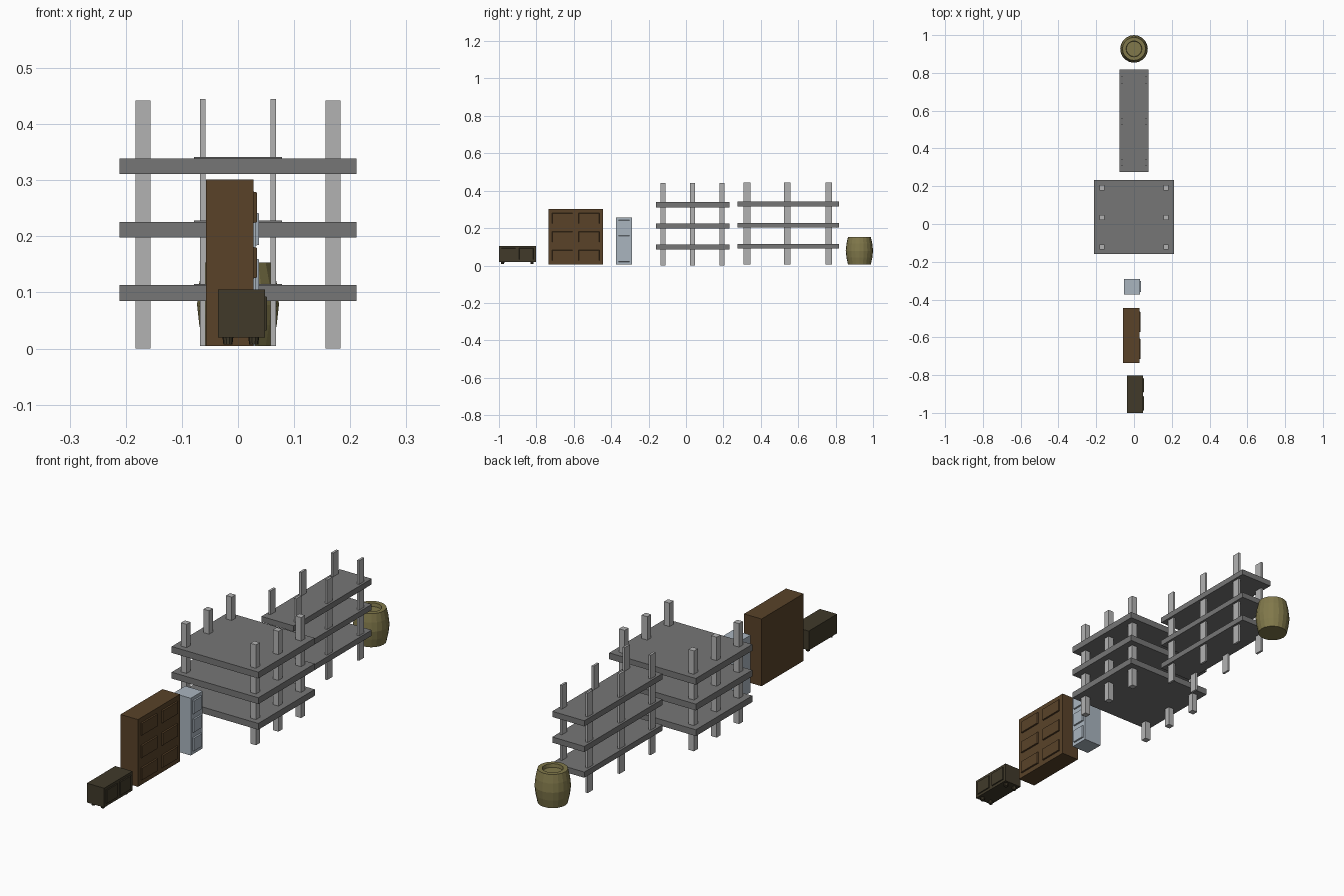
import bpy, bmesh, math

if "Cube" in bpy.data.objects:
    bpy.data.objects.remove(bpy.data.objects["Cube"])


def material(name, rgb):
    m = bpy.data.materials.new(name)
    m.diffuse_color = (*rgb, 1)
    m.use_nodes = True
    m.node_tree.nodes["Principled BSDF"].inputs["Base Color"].default_value = m.diffuse_color
    return m


BROWN = material("brown wood", (0.10, 0.055, 0.022))
DARK = material("dark wood", (0.052, 0.042, 0.023))
BLUE = material("pale blue metal", (0.40, 0.46, 0.52))
OLIVE = material("olive wood", (0.22, 0.19, 0.07))
SHELF = material("shelf grey", (0.18, 0.18, 0.18))
POST = material("post grey", (0.45, 0.45, 0.45))


def finish(name, bm, mat):
    bmesh.ops.recalc_face_normals(bm, faces=bm.faces)
    me = bpy.data.meshes.new(name)
    bm.to_mesh(me)
    bm.free()
    me.materials.append(mat)
    ob = bpy.data.objects.new(name, me)
    bpy.context.collection.objects.link(ob)
    return ob


def box(name, x, y, z, mat, taper=0):
    """Box from (min, max) ranges; taper insets the +x face."""
    bm = bmesh.new()
    bmesh.ops.create_cube(bm, size=1)
    for v in bm.verts:
        t = taper if v.co.x > 0 else 0
        v.co = [(r[0] + r[1]) / 2 + c * (r[1] - r[0] - 2 * s)
                for r, c, s in zip((x, y, z), v.co, (0, t, t))]
    return finish(name, bm, mat)


def lathe(name, profile, sides, location, mat):
    bm = bmesh.new()
    verts = [bm.verts.new((r, 0, z)) for r, z in profile]
    edges = [bm.edges.new(p) for p in zip(verts, verts[1:])]
    bmesh.ops.spin(bm, geom=verts + edges, cent=(0, 0, 0), axis=(0, 0, 1),
                   angle=math.tau, steps=sides)
    bmesh.ops.remove_doubles(bm, verts=bm.verts, dist=1e-5)
    ob = finish(name, bm, mat)
    ob.location = location
    return ob


def cabinet(name, x, y, z, cols, rows, margin, gap, depth, mat, panel):
    """Carcass with a grid of raised panels on its +x face."""
    box(name + "_body", x, y, z, mat)
    w = (y[1] - y[0] - 2 * margin[0] - (cols - 1) * gap[0]) / cols
    h = (z[1] - z[0] - 2 * margin[1] - (rows - 1) * gap[1]) / rows
    for c in range(cols):
        for r in range(rows):
            y0 = y[0] + margin[0] + c * (w + gap[0])
            z0 = z[0] + margin[1] + r * (h + gap[1])
            box(f"{name}_{panel}_{c}_{r}", (x[1] - 0.002, x[1] + depth),
                (y0, y0 + w), (z0, z0 + h), mat, 0.002)


def rack(name, half_x, y, tops, thick, post_x, post_size, post_ys, post_z):
    for i, top in enumerate(tops):
        box(f"{name}_shelf_{i}", (-half_x, half_x), y, (top - thick, top), SHELF)
    px, py = post_size[0] / 2, post_size[1] / 2
    for i, yy in enumerate(post_ys):
        for side, s in (("left", -1), ("right", 1)):
            box(f"{name}_post_{side}_{i}", (s * post_x - px, s * post_x + px),
                (yy - py, yy + py), post_z, POST)


# Low dark sideboard with two doors and four round feet
cabinet("sideboard", (-0.036, 0.048), (-1.0, -0.803), (0.02, 0.105), 2, 1,
        (0.012, 0.011), (0.018, 0), 0.004, DARK, "door")
for i, fx in enumerate((-0.018, 0.028)):
    for j, fy in enumerate((-0.98, -0.823)):
        lathe(f"sideboard_foot_{i}_{j}",
              [(0, 0.007), (0.008, 0.007), (0.01, 0.022), (0, 0.022)], 10,
              (fx, fy, 0), DARK)

# Brown chest with two columns of three drawers
cabinet("chest", (-0.057, 0.028), (-0.736, -0.444), (0.005, 0.301), 2, 3,
        (0.019, 0.021), (0.032, 0.042), 0.006, BROWN, "drawer")

# Pale blue filing cabinet
cabinet("filing_cabinet", (-0.054, 0.031), (-0.373, -0.29), (0.005, 0.257), 1, 3,
        (0.011, 0.014), (0, 0.022), 0.006, BLUE, "drawer")

# Wide rack
rack("wide_rack", 0.211, (-0.16, 0.233), (0.113, 0.226, 0.339), 0.028,
     0.169, (0.027, 0.027), (-0.122, 0.034, 0.192), (0, 0.442))

# Long narrow rack
rack("narrow_rack", 0.078, (0.275, 0.819), (0.115, 0.228, 0.341), 0.025,
     0.063, (0.01, 0.036), (0.326, 0.541, 0.763), (0.005, 0.445))

# Barrel with a recessed lid
lathe("barrel", [(0, 0.005), (0.061, 0.005), (0.069, 0.042), (0.073, 0.078),
                 (0.069, 0.117), (0.061, 0.153), (0.042, 0.153),
                 (0.040, 0.138), (0, 0.138)], 20, (0, 0.927, 0), OLIVE)
